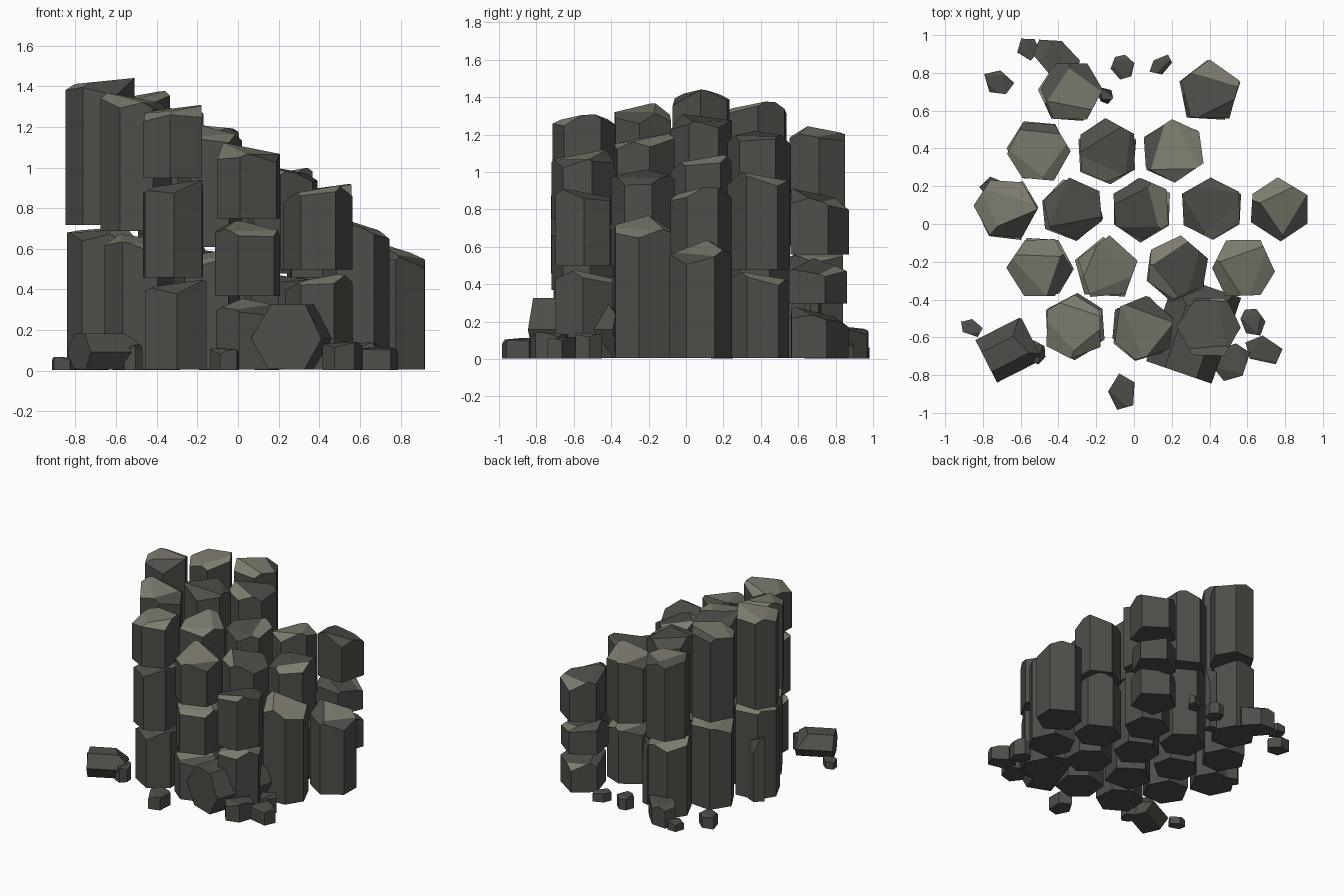
import bpy, bmesh, math, random
from mathutils import Vector, Matrix

if "Cube" in bpy.data.objects:
    bpy.data.objects.remove(bpy.data.objects["Cube"])

random.seed(7)


def material(name, rgb):
    m = bpy.data.materials.new(name)
    m.diffuse_color = (*rgb, 1)
    m.use_nodes = True
    m.node_tree.nodes["Principled BSDF"].inputs["Base Color"].default_value = m.diffuse_color
    return m


DARK = material("dark basalt", (0.075, 0.075, 0.066))
LIGHT = material("weathered stone", (0.205, 0.2, 0.16))


def polar(deg, r=1.0):
    a = math.radians(deg)
    return Vector((math.cos(a) * r, math.sin(a) * r, 0))


def prism(sides, r, height, rot, jitter=6):
    """Slightly irregular upright prism standing on z = 0."""
    bm = bmesh.new()
    ring = [polar(rot + 360 * i / sides + random.uniform(-jitter, jitter), r * random.uniform(0.97, 1.05))
            for i in range(sides)]
    base = bm.faces.new([bm.verts.new(p) for p in ring])
    ext = bmesh.ops.extrude_face_region(bm, geom=[base], use_keep_orig=True)
    top = [v for v in ext["geom"] if isinstance(v, bmesh.types.BMVert)]
    bmesh.ops.translate(bm, verts=top, vec=(0, 0, height))
    bmesh.ops.recalc_face_normals(bm, faces=bm.faces)
    return bm


def cut(bm, point, normal, mat):
    """Slice away the outer side of a plane and cap the hole."""
    bmesh.ops.bisect_plane(bm, geom=bm.verts[:] + bm.edges[:] + bm.faces[:],
                           plane_co=point, plane_no=normal, clear_outer=True)
    rim = [e for e in bm.edges if e.is_boundary]
    if rim:
        for f in bmesh.ops.holes_fill(bm, edges=rim)["faces"]:
            f.material_index = mat


def break_top(bm, r, h, az, slope, steep, light):
    """Tilted break plus two or three steeper chips, as on fractured basalt."""
    d = polar(az)
    cut(bm, Vector((0, 0, h - slope * r)), Vector((d.x * slope, d.y * slope, 1)), light)
    for turn in (105, -110, 10):
        c = polar(az + turn + random.uniform(-15, 15))
        p = c * r * random.uniform(0.4, 0.65)
        p.z = h - slope * r - slope * p.dot(d)
        s = steep * random.uniform(0.7, 1.2)
        shade = 1 if random.random() < (0.75 if light else 0.35) else 0
        cut(bm, p, Vector((c.x * s, c.y * s, 1)), shade)


def finish(bm, name, matrix):
    bmesh.ops.recalc_face_normals(bm, faces=bm.faces)
    me = bpy.data.meshes.new(name)
    bm.to_mesh(me)
    bm.free()
    me.materials.append(DARK)
    me.materials.append(LIGHT)
    me.transform(matrix)
    bpy.context.collection.objects.link(bpy.data.objects.new(name, me))


# Columns by row: x, sides, rotation, breaks and top heights, downhill direction, slope, light top
rows = {
    0.70: [(-0.33, 6, 0, (0.6, 1.25), 20, 0.2, 1), (0.40, 5, 90, (0.29, 0.55, 0.92), 60, 0.3, 0)],
    0.385: [(-0.50, 6, 0, (0.68, 1.38), 200, 0.2, 1), (-0.14, 6, 30, (0.6, 1.22), 0, 0.1, 0),
            (0.21, 6, 35, (0.47, 1.0), 150, 0.2, 1)],
    0.08: [(-0.68, 6, 0, (0.71, 1.44), 180, 0.1, 1), (-0.32, 6, 40, (0.66, 1.31), 30, 0.15, 0),
           (0.04, 6, 33, (0.55, 1.1), 250, 0.2, 0), (0.41, 6, 30, (0.45, 0.92), 200, 0.15, 0),
           (0.77, 6, 30, (0.66,), -20, 0.4, 1)],
    -0.235: [(-0.50, 6, 0, (0.68, 1.37), -20, 0.2, 1), (-0.14, 5, 90, (0.6, 1.21), -80, 0.2, 1),
             (0.23, 6, 22, (0.49, 1.02), -10, 0.2, 0), (0.58, 6, 0, (0.78,), -10, 0.35, 1)],
    -0.55: [(-0.32, 6, 30, (0.45, 0.94, 1.31), 200, 0.15, 1), (0.05, 6, 20, (0.36, 0.74, 1.12), -40, 0.2, 1),
            (0.40, 6, 0, (0.49, 0.92), 140, 0.25, 0)],
}
n = 0
for y, row in rows.items():
    for x, sides, rot, levels, az, slope, light in row:
        n += 1
        z = 0.005
        for k, top in enumerate(levels):
            last = k == len(levels) - 1
            off = 0 if last else 0.012
            bm = prism(sides, 0.168, top - z, rot)
            break_top(bm, 0.165, top - z, az + (0 if last else random.uniform(-60, 60)),
                      slope, 0.6, light)
            finish(bm, f"column_{n:02d}_block_{k + 1}", Matrix.Translation(
                (x + random.uniform(-off, off), y + random.uniform(-off, off), z)))
            z = top + 0.008


# Fallen column piece lying against the front, axis horizontal
def fallen(name, x, y, r, length, az, squash=1.0):
    bm = prism(6, r, length, 30, 3)
    low = min(v.co.x for v in bm.verts)
    cut(bm, Vector((r * 0.5, 0, length * 0.9)), Vector((0.8, 0.3, 1)), 0)
    # prism axis z -> horizontal, prism x -> up
    lie = Matrix(((0, 0, 1, -length / 2), (0, 1, 0, 0), (1, 0, 0, -low), (0, 0, 0, 1)))
    finish(bm, name, Matrix.Translation((x, y, 0.005)) @ Matrix.Rotation(math.radians(az), 4, 'Z')
           @ Matrix.Diagonal((1, 1, squash, 1)) @ lie)


fallen("fallen_column_large", 0.32, -0.56, 0.18, 0.48, 71)
fallen("fallen_column_left", -0.66, -0.67, 0.125, 0.27, 27, 0.8)

# Loose rubble: x, y, length, width, height, rotation
rubble = [
    (-0.86, -0.55, 0.13, 0.09, 0.065, -30), (-0.52, -0.68, 0.11, 0.13, 0.13, 10),
    (-0.06, -0.89, 0.15, 0.21, 0.11, 0), (0.52, -0.73, 0.22, 0.18, 0.14, 45),
    (0.69, -0.67, 0.21, 0.15, 0.115, -20), (0.63, -0.52, 0.13, 0.16, 0.14, 30),
    (-0.72, 0.75, 0.17, 0.13, 0.1, -20), (-0.41, 0.88, 0.27, 0.19, 0.17, -25),
    (-0.56, 0.93, 0.12, 0.13, 0.06, 30), (-0.06, 0.83, 0.13, 0.13, 0.1, 40),
    (0.14, 0.84, 0.14, 0.09, 0.08, 40), (-0.15, 0.68, 0.08, 0.09, 0.5, 20),
    (-0.75, 0.19, 0.14, 0.12, 0.5, 0),
]
for i, (x, y, l, w, h, rot) in enumerate(rubble):
    bm = prism(5 + i % 2, 0.5, 1, 30, 10)
    break_top(bm, 0.5, 1, random.uniform(0, 360), 0.1, 0.8, 0)
    for f in bm.faces:
        f.material_index = 0
    finish(bm, f"rubble_{i + 1:02d}", Matrix.Translation((x, y, 0.003))
           @ Matrix.Rotation(math.radians(rot), 4, 'Z') @ Matrix.Diagonal((l, w, h, 1)))
